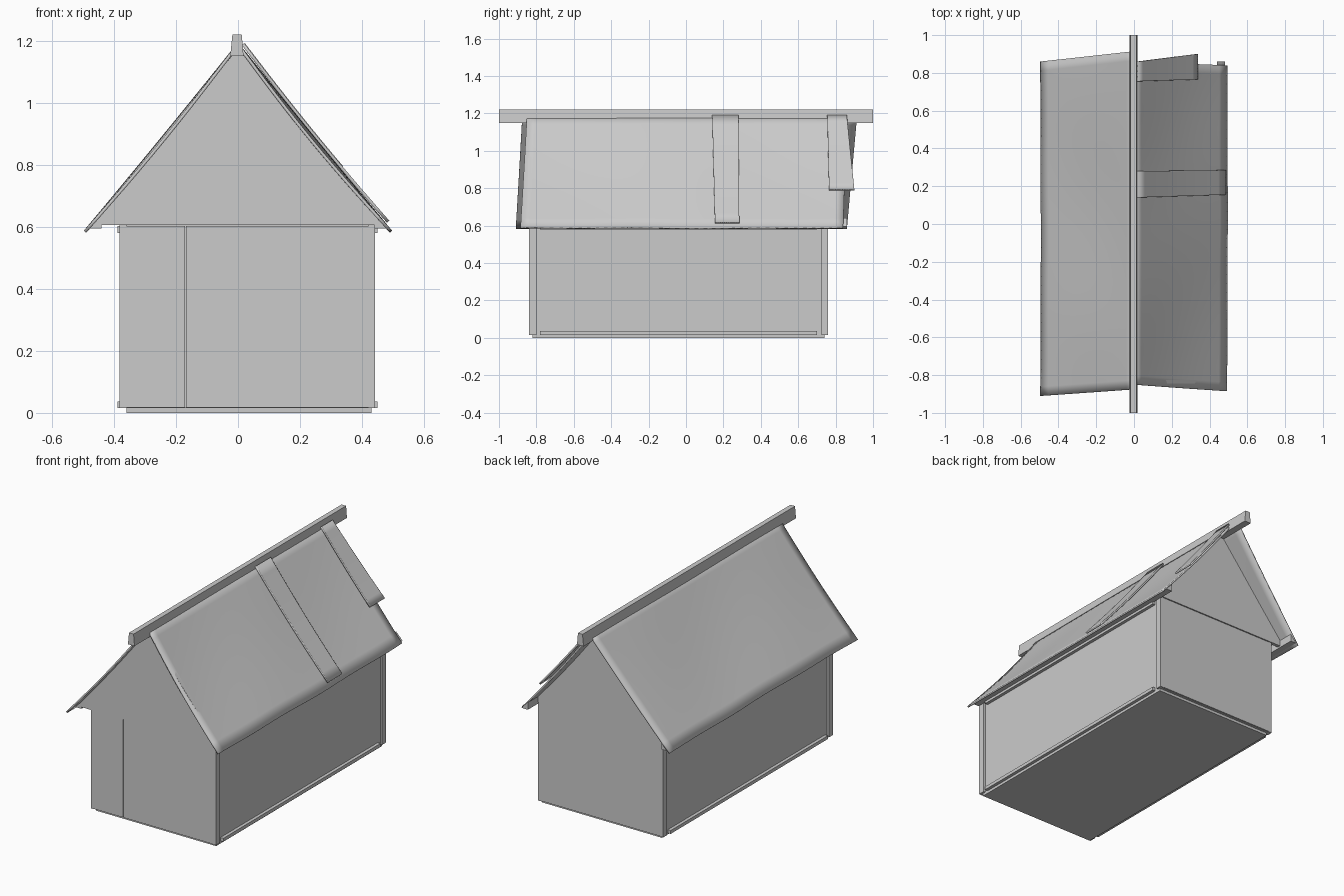
import bpy, bmesh, math
from mathutils import Vector

cube = bpy.data.objects.get("Cube")
if cube:
    bpy.data.objects.remove(cube, do_unlink=True)

grey = bpy.data.materials.new("plain_grey")
grey.use_nodes = True
grey.diffuse_color = (0.6, 0.6, 0.6, 1)
grey.node_tree.nodes["Principled BSDF"].inputs["Base Color"].default_value = (0.6, 0.6, 0.6, 1)


def finish(name, bm):
    bmesh.ops.recalc_face_normals(bm, faces=bm.faces)
    mesh = bpy.data.meshes.new(name)
    bm.to_mesh(mesh)
    bm.free()
    mesh.materials.append(grey)
    obj = bpy.data.objects.new(name, mesh)
    bpy.context.collection.objects.link(obj)
    return obj


def prism(name, outline, y0, y1):
    """Extrude an (x, z) outline along y."""
    bm = bmesh.new()
    face = bm.faces.new([bm.verts.new((x, y0, z)) for x, z in outline])
    new = bmesh.ops.extrude_face_region(bm, geom=[face])["geom"]
    bmesh.ops.translate(bm, vec=(0, y1 - y0, 0),
                        verts=[v for v in new if isinstance(v, bmesh.types.BMVert)])
    return finish(name, bm)


def box(name, x, y, z):
    return prism(name, [(x[0], z[0]), (x[1], z[0]), (x[1], z[1]), (x[0], z[1])], *y)


def roof_sheet(name, side, top, bottom, front, back, lift=0.0, wave=0.0, thick=0.01):
    """Sloping sheet; front and back give y at its ridge end and its eave end."""
    bm = bmesh.new()
    n_y, n_s = 36, 12
    rows = []
    for i in range(n_y + 1):
        u, row = i / n_y, []
        for j in range(n_s + 1):
            s = j / n_s
            t = top + (bottom - top) * s
            y = (front[0] + (front[1] - front[0]) * s) * (1 - u)
            y += (back[0] + (back[1] - back[0]) * s) * u
            ripple = wave * s * math.sin(7 * y + side) * math.cos(3 * y)
            bend = wave * math.sin(math.pi * s) * math.sin(5 * y + 2 * side)
            out = lift + bend - 0.008 * math.sin(math.pi * t)
            row.append(bm.verts.new((side * (0.495 * t + 0.77 * out + ripple * 0.4), y,
                                     1.195 - 0.605 * t + 0.64 * out - ripple * 0.5)))
        rows.append(row)
    for a, b in zip(rows, rows[1:]):
        for j in range(n_s):
            bm.faces.new((a[j], a[j + 1], b[j + 1], b[j]))
    obj = finish(name, bm)
    if obj.data.polygons[0].normal.z < 0:
        obj.data.flip_normals()
    solid = obj.modifiers.new("thickness", "SOLIDIFY")
    solid.thickness = thick
    solid.offset = -1
    bpy.ops.object.select_all(action="DESELECT")
    bpy.context.view_layer.objects.active = obj
    obj.select_set(True)
    bpy.ops.object.shade_smooth_by_angle(angle=math.radians(30))


# Floor and body
box("floor_slab", (-0.36, 0.43), (-0.82, 0.74), (0, 0.02))
box("wall_core", (-0.37, 0.43), (-0.83, 0.755), (0.016, 0.605))

# Front boards with a narrow seam, and one back board
box("front_board_narrow", (-0.375, -0.171), (-0.84, -0.825), (0.018, 0.603))
box("front_board_wide", (-0.167, 0.435), (-0.84, -0.825), (0.018, 0.603))
box("back_board", (-0.375, 0.435), (0.75, 0.76), (0.018, 0.603))

# Corner posts and side rails
for side, x in (("right", (-0.382, -0.36)), ("left", (0.42, 0.442))):
    for end, y in (("front", (-0.84, -0.80)), ("back", (0.725, 0.76))):
        box(f"{side}_{end}_post", x, y, (0.016, 0.605))
    rail = (x[0] - 0.007, x[1]) if x[0] < 0 else (x[0], x[1] + 0.007)
    box(f"{side}_bottom_rail", rail, (-0.78, 0.70), (0.016, 0.036))
    box(f"{side}_top_rail", rail, (-0.78, 0.70), (0.58, 0.602))

# Gable walls
gable = [(-0.445, 0.605), (0.445, 0.605), (0.445, 0.635), (0, 1.175), (-0.445, 0.635)]
prism("front_gable", gable, -0.845, -0.825)
prism("back_gable", gable, 0.745, 0.765)

# Eave beams
for side, s in (("left", 1), ("right", -1)):
    beam = [(s * x, z) for x, z in ((0.44, 0.595), (0.482, 0.595), (0.465, 0.615), (0.44, 0.64))]
    prism(f"{side}_eave_beam", beam, -0.845, 0.86)

# Ridge beam, narrower at the top
prism("ridge_beam", [(-0.025, 1.15), (0.018, 1.15), (0.012, 1.22), (-0.018, 1.22)], -1, 1)

# Weathered roof sheets
roof_sheet("left_roof_sheet", 1, 0, 1, (-0.85, -0.885), (0.86, 0.84), wave=0.006)
roof_sheet("right_roof_sheet", -1, 0, 1, (-0.875, -0.91), (0.915, 0.86), wave=0.006)

# Repair boards laid on the left slope
roof_sheet("middle_roof_board", 1, 0.02, 0.965, (0.14, 0.155), (0.28, 0.285), lift=0.014)
roof_sheet("back_roof_board", 1, 0.02, 0.67, (0.755, 0.765), (0.86, 0.90), lift=0.016)
